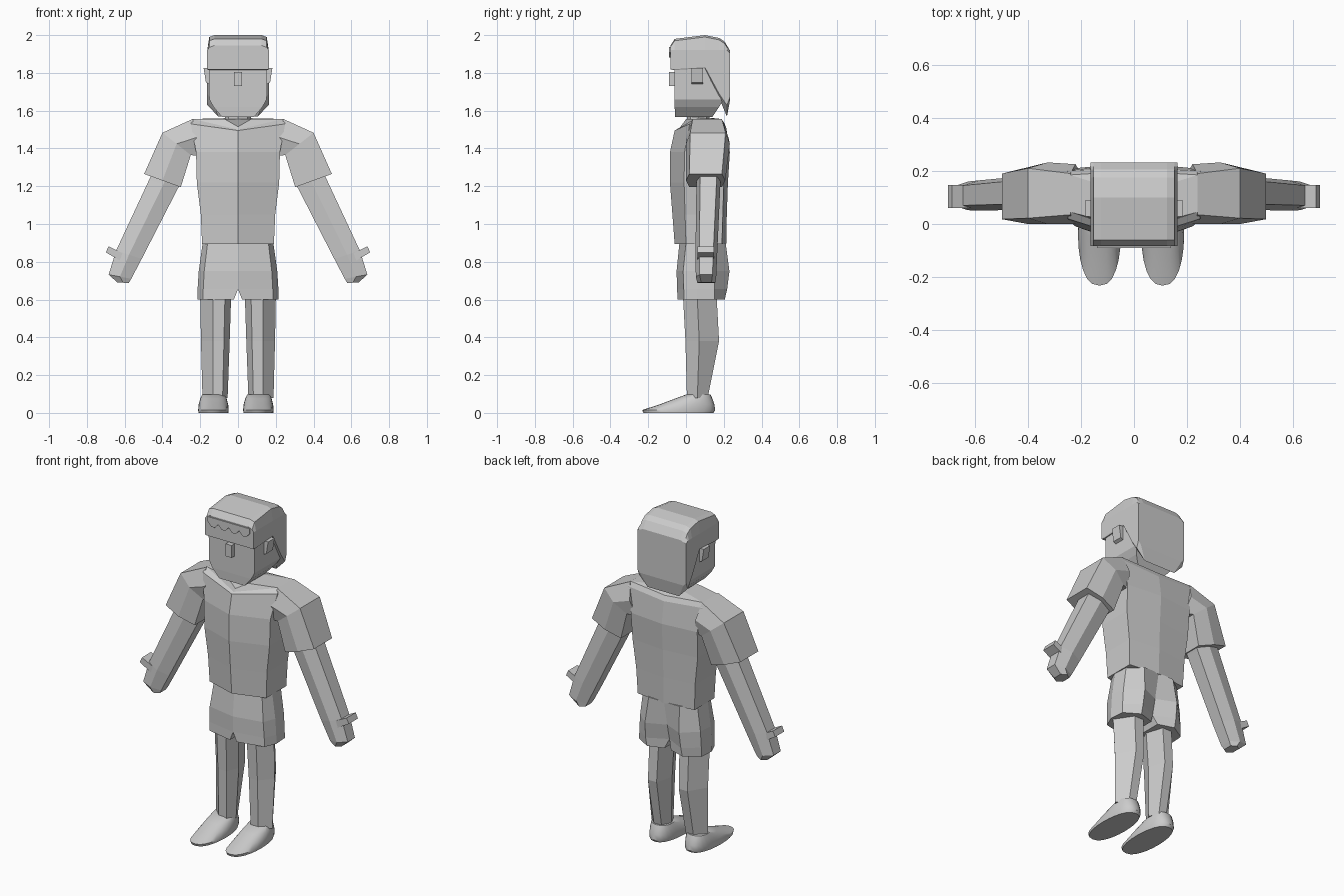
import bpy, bmesh, math

if "Cube" in bpy.data.objects:
    bpy.data.objects.remove(bpy.data.objects["Cube"])


def loft(name, rings, mirror=False):
    """Skin a list of equal-length point rings and cap both ends."""
    bm = bmesh.new()
    vs = [[bm.verts.new(p) for p in r] for r in rings]
    n = len(rings[0])
    for a, b in zip(vs, vs[1:]):
        for i in range(n):
            j = (i + 1) % n
            bm.faces.new((a[i], a[j], b[j], b[i]))
    bm.faces.new(vs[0])
    bm.faces.new(vs[-1])
    bmesh.ops.recalc_face_normals(bm, faces=bm.faces)
    me = bpy.data.meshes.new(name)
    bm.to_mesh(me)
    bm.free()
    ob = bpy.data.objects.new(name, me)
    bpy.context.collection.objects.link(ob)
    if mirror:
        m = ob.modifiers.new("mirror", 'MIRROR')
        m.use_mirror_merge = False
    return ob


def box(name, x0, x1, y0, y1, z0, z1, mirror=False):
    return loft(name, [[(x0, y0, z), (x1, y0, z), (x1, y1, z), (x0, y1, z)]
                       for z in (z0, z1)], mirror)


def limb(outer, inner, y0, y1, k=0.02):
    """Six-sided limb section between an outer and inner (x, z) point."""
    (ox, oz), (ix, iz) = outer, inner
    mx, mz = (ox + ix) / 2, (oz + iz) / 2
    return [(ox, y0 + k, oz), (mx, y0, mz), (ix, y0 + k, iz),
            (ix, y1 - k, iz), (mx, y1, mz), (ox, y1 - k, oz)]


# feet (smooth)
def sole(cx, w, y0, y1, z, n=24):
    pts = []
    for i in range(n):
        a = 2 * math.pi * i / n
        s, c = math.sin(a), math.cos(a)
        pts.append((cx + w * math.copysign(abs(s) ** 0.8, s),
                    (y0 + y1) / 2 + (y1 - y0) / 2 * c, z))
    return pts


for side, cx in (("left", 0.108), ("right", -0.13)):
    foot = loft(side + "_foot", [
        sole(cx, 0.079, -0.225, 0.145, 0), sole(cx, 0.081, -0.232, 0.155, 0.015),
        sole(cx, 0.078, -0.14, 0.15, 0.045), sole(cx, 0.07, -0.06, 0.14, 0.075),
        sole(cx, 0.06, 0.0, 0.13, 0.097)])
    bpy.context.view_layer.objects.active = foot
    foot.select_set(True)
    bpy.ops.object.shade_smooth_by_angle(angle=math.radians(40))
    foot.select_set(False)

# legs
def leg(z, x0, x1, y0, ym, y1):
    a, b = x0 + (x1 - x0) * 0.2, x0 + (x1 - x0) * 0.58
    return [(a, y0, z), (b, y0, z), (x1, ym, z), (b, y1, z), (a, y1, z), (x0, ym, z)]


loft("leg", [leg(0.08, 0.055, 0.188, 0.005, 0.06, 0.115),
             leg(0.38, 0.044, 0.196, -0.003, 0.07, 0.175),
             leg(0.6, 0.037, 0.2, -0.015, 0.06, 0.163),
             leg(0.7, 0.037, 0.2, -0.015, 0.06, 0.163)], True)

# shorts, one half
def short(z, xi, w, y0, y1, cleft):
    return [(xi, y0, z), (w * 0.86, y0 + 0.035, z), (w, 0.06, z),
            (w * 0.97, 0.15, z), (w * 0.55, y1, z), (xi, y1 - cleft, z)]


loft("shorts", [short(0.6, 0.022, 0.215, -0.045, 0.205, 0.03),
                short(0.655, 0.0, 0.214, -0.047, 0.218, 0.06),
                short(0.75, 0.0, 0.208, -0.05, 0.23, 0.05),
                short(0.9, 0.0, 0.187, -0.035, 0.21, 0.0)], True)

# shirt body
def torso(front, fc, bc, back):
    """Ring from centre-front, front corner, back corner, centre-back."""
    flip = lambda p: (-p[0], p[1], p[2])
    return [front, fc, bc, back, flip(bc), flip(fc)]


def level(z, w, y0, yf, yb, y1):
    return torso((0, y0, z), (w, yf, z), (w, yb, z), (0, y1, z))


loft("shirt", [level(0.893, 0.19, -0.06, 0.0, 0.19, 0.213),
               level(1.05, 0.197, -0.072, -0.005, 0.195, 0.216),
               level(1.22, 0.218, -0.085, -0.01, 0.2, 0.222),
               level(1.38, 0.222, -0.085, -0.008, 0.21, 0.232),
               torso((0, -0.06, 1.495), (0.25, 0.02, 1.53), (0.25, 0.2, 1.53), (0, 0.213, 1.51)),
               torso((0, -0.04, 1.5), (0.24, 0.045, 1.556), (0.24, 0.185, 1.556), (0, 0.2, 1.54)),
               torso((0, -0.025, 1.515), (0.07, 0.0, 1.555), (0.07, 0.13, 1.56), (0, 0.15, 1.56))])

# sleeves
loft("sleeve", [limb((0.24, 1.556), (0.2, 1.36), 0.0, 0.225, 0.035),
                limb((0.40, 1.483), (0.25, 1.365), 0.0, 0.232, 0.022),
                limb((0.497, 1.265), (0.303, 1.195), 0.0, 0.208, 0.018)], True)

# arms with hands
loft("arm", [limb((0.44, 1.3), (0.29, 1.24), 0.055, 0.185),
             limb((0.47, 1.235), (0.32, 1.185), 0.055, 0.182),
             limb((0.645, 0.86), (0.51, 0.815), 0.05, 0.165),
             limb((0.685, 0.732), (0.565, 0.71), 0.052, 0.16),
             limb((0.638, 0.69), (0.578, 0.688), 0.06, 0.155)], True)
loft("thumb", [[(x, y, z) for x, z in ((0.59, 0.835), (0.685, 0.882), (0.7, 0.85), (0.605, 0.795))]
               for y in (0.06, 0.147)], True)

# neck
loft("neck", [[(0.07 * math.cos(i * math.pi / 4), 0.065 + 0.06 * math.sin(i * math.pi / 4), z)
               for i in range(8)] for z in (1.5, 1.62)])

# head with tapered jaw
def skull(z, w, y0, y1):
    return [(-w, y0, z), (w, y0, z), (w, y1, z), (-w, y1, z)]


loft("head", [skull(1.567, 0.085, -0.058, 0.14), skull(1.62, 0.13, -0.06, 0.175),
              skull(1.66, 0.152, -0.06, 0.2), skull(1.88, 0.155, -0.06, 0.2)])
box("nose", -0.02, 0.02, -0.09, -0.05, 1.73, 1.805)
loft("ear", [[(0.14, y, 1.735), (0.17, y, 1.75), (0.182, y, 1.825), (0.14, y, 1.825)]
             for y in (0.028, 0.09)], True)

# hair, lofted from front to back
def hair(y, top, bot, chamfer=0.005):
    half = [(0.165 - chamfer, bot), (0.163, bot + chamfer),
            (0.163, min(1.92, top - 0.015)), (0.152, top - 0.01), (0.125, top)]
    return [(x, y, z) for x, z in half] + [(-x, y, z) for x, z in reversed(half)]


loft("hair", [hair(-0.083, 1.945, 1.818), hair(-0.06, 1.98, 1.815),
              hair(0.1, 2.0, 1.825), hair(0.175, 1.985, 1.67, 0.02),
              hair(0.205, 1.965, 1.595, 0.05), hair(0.217, 1.945, 1.57, 0.06),
              hair(0.232, 1.92, 1.65, 0.02)])

# scalloped fringe
teeth = [(-0.14 + i * 0.28 / 12, 1.907 if i % 3 == 0 else 1.882) for i in range(13)]
loft("fringe", [[(x, y, z) for x, z in teeth + [(0.14, 1.938), (-0.14, 1.938)]]
                for y in (-0.09, -0.075)])
